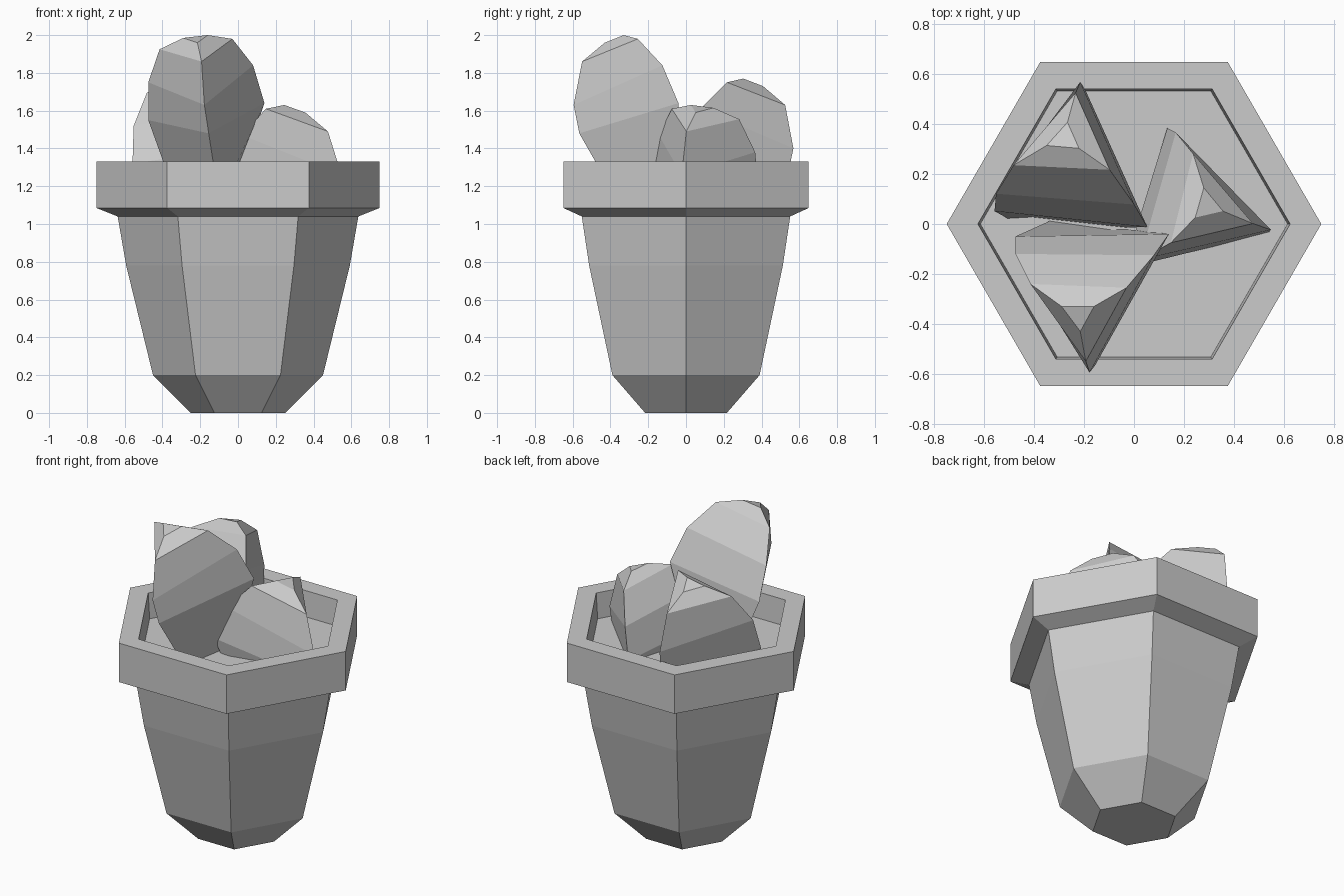
import bpy, bmesh
from math import cos, sin, tau, radians
from mathutils import Matrix, Vector

if "Cube" in bpy.data.objects:
    bpy.data.objects.remove(bpy.data.objects["Cube"])


def loft(name, rings, xf=Matrix()):
    """Skin a stack of equal-length rings, cap both ends, flat shaded."""
    bm = bmesh.new()
    loops = [[bm.verts.new(xf @ Vector(p)) for p in ring] for ring in rings]
    n = len(loops[0])
    for a, b in zip(loops, loops[1:]):
        for i in range(n):
            j = (i + 1) % n
            bm.faces.new((a[i], a[j], b[j], b[i]))
    bm.faces.new(loops[0][::-1])
    bm.faces.new(loops[-1])
    bmesh.ops.recalc_face_normals(bm, faces=bm.faces)
    mesh = bpy.data.meshes.new(name)
    bm.to_mesh(mesh)
    bm.free()
    obj = bpy.data.objects.new(name, mesh)
    bpy.context.collection.objects.link(obj)
    return obj


def hexagon(r, z):
    return [(r * cos(i * tau / 6), r * sin(i * tau / 6), z) for i in range(6)]


# Six-sided pot with rim; the last ring is closed by the soil face
pot_profile = [(0.25, 0), (0.45, 0.2), (0.592, 0.78), (0.637, 1.04),
               (0.75, 1.085), (0.75, 1.33), (0.625, 1.33), (0.615, 1.17)]
loft("pot_with_soil", [hexagon(r, z) for r, z in pot_profile])

# Fleshy leaf: triangular sections (left edge, keel, right edge), base to tip
leaf = [
    [(-0.32, 0.02, 1.12), (-0.10, -0.36, 1.12), (-0.04, -0.02, 1.12)],
    [(-0.475, -0.05, 1.55), (-0.155, -0.565, 1.48), (0.14, -0.04, 1.64)],
    [(-0.475, -0.12, 1.75), (-0.178, -0.595, 1.63), (0.08, -0.125, 1.84)],
    [(-0.415, -0.24, 1.925), (-0.193, -0.55, 1.86), (-0.03, -0.255, 1.98)],
    [(-0.29, -0.33, 1.985), (-0.215, -0.43, 1.96), (-0.16, -0.33, 2.0)],
]
loft("front_leaf", leaf)

# The other leaves are mirrored copies, turned and sunk into the soil
mirror = Matrix.Diagonal((1, -1, 1, 1))
pivot = Matrix.Translation((-0.3, 0.31, 0))
back = (pivot @ Matrix.Rotation(radians(-5), 4, 'Z') @ pivot.inverted()
        @ Matrix.Translation((-0.06, -0.02, -0.23)) @ mirror)
loft("back_leaf", leaf, back)

lean = Matrix.Identity(4)
lean[0][2], lean[0][3] = -0.15, 0.15 * 1.45
side = (lean @ Matrix.Translation((-0.07, -0.04, -0.37))
        @ Matrix.Rotation(radians(-105), 4, 'Z')
        @ Matrix.Diagonal((0.95, 0.95, 1, 1)) @ mirror)
loft("side_leaf", leaf, side)
